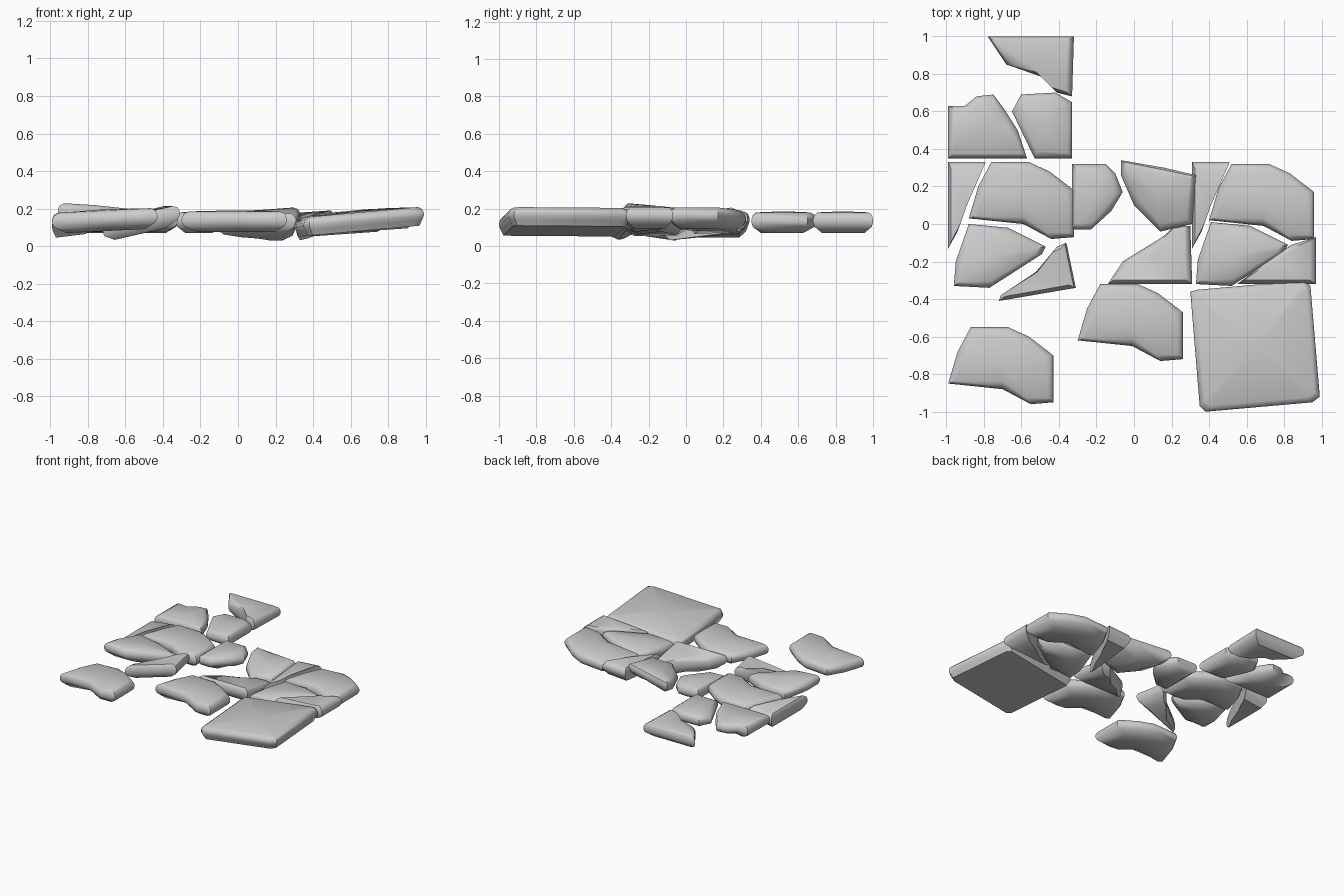
import bpy
import bmesh
from mathutils import Vector
from math import radians

cube = bpy.data.objects.get("Cube")
if cube:
    bpy.data.objects.remove(cube, do_unlink=True)

grey = bpy.data.materials.new("stone grey")
grey.use_nodes = True
shade = (.6, .6, .6, 1)
grey.diffuse_color = shade
grey.node_tree.nodes["Principled BSDF"].inputs["Base Color"].default_value = shade


def stone(name, outline, shift=(0, 0), height=.125, tilt=(0, 0), half=.055, under=.08, crown=.006):
    """Rounded rubble slab: outline rings drawn in towards the middle, then tilted."""
    points = [Vector(p) + Vector(shift) for p in outline]
    low = Vector((min(p.x for p in points), min(p.y for p in points)))
    high = Vector((max(p.x for p in points), max(p.y for p in points)))
    middle = (low + high) / 2
    # Each profile step is (inset, level)
    profile = [(under, -half), (.012, -half * .4), (0, 0), (0, half * .35),
               (.012, half * .75), (.04, half)]

    def lift(p, level):
        offset = p - middle
        return (p.x, p.y, height + level + offset.x * tilt[0] + offset.y * tilt[1])

    bm = bmesh.new()
    rings = []
    for inset, level in profile:
        ring = []
        for p in points:
            inward = (middle - p).normalized() * inset
            ring.append(bm.verts.new(lift(p + inward, level)))
        rings.append(ring)
    count = len(points)
    for lower, upper in zip(rings, rings[1:]):
        for i in range(count):
            j = (i + 1) % count
            bm.faces.new((lower[i], lower[j], upper[j], upper[i]))
    bm.faces.new(rings[0])
    # Slightly crowned top
    peak = bm.verts.new(lift(middle, half + crown))
    for i in range(count):
        bm.faces.new((rings[-1][i], rings[-1][(i + 1) % count], peak))
    bmesh.ops.recalc_face_normals(bm, faces=bm.faces)
    mesh = bpy.data.meshes.new(name)
    bm.to_mesh(mesh)
    bm.free()
    mesh.materials.append(grey)
    obj = bpy.data.objects.new(name, mesh)
    bpy.context.collection.objects.link(obj)
    bpy.ops.object.select_all(action='DESELECT')
    bpy.context.view_layer.objects.active = obj
    obj.select_set(True)
    bpy.ops.object.shade_smooth_by_angle(angle=radians(40))
    return obj


# Outlines shared by several stones
boulder = [(-.99, -.85), (-.94, -.68), (-.87, -.55), (-.67, -.55), (-.56, -.6), (-.43, -.7),
           (-.43, -.95), (-.55, -.96), (-.7, -.88)]
wedge = [(-.96, -.33), (-.95, -.2), (-.88, 0), (-.67, -.02), (-.47, -.12), (-.49, -.16),
         (-.77, -.34)]
sliver = [(-.99, -.13), (-.99, .33), (-.79, .33), (-.87, .16), (-.94, -.04)]

# Repeated stones
stone("front_left_boulder", boulder, height=.135, tilt=(.05, 0))
stone("front_middle_boulder", boulder, (.69, .23), .13)
stone("left_boulder", boulder, (.11, .88), .13)
stone("right_boulder", boulder, (1.39, .87), .135, (.07, 0))
stone("left_wedge", wedge, height=.15, tilt=(-.06, -.08))
stone("right_wedge", wedge, (1.29, .01), .12, (.07, 0))
stone("left_sliver", sliver, height=.11, tilt=(.12, 0), under=.05)
stone("right_sliver", sliver, (1.3, 0), .11, (.07, .1), under=.05)

# Triangular chips
stone("left_chip", [(-.72, -.41), (-.71, -.38), (-.5, -.24), (-.41, -.12), (-.36, -.1), (-.31, -.34)],
      height=.125, tilt=(.22, .05))
stone("middle_chip", [(-.14, -.32), (-.06, -.2), (.15, -.07), (.22, -.01), (.3, -.01), (.31, -.32)],
      height=.1, tilt=(0, -.15))
stone("right_chip", [(.55, -.32), (.68, -.22), (.84, -.11), (.97, -.07), (.97, -.32)],
      height=.14, tilt=(.07, 0))

# Single stones of the middle and back rows
stone("middle_block", [(-.33, -.03), (-.33, .32), (-.15, .32), (-.1, .27), (-.06, .17), (-.12, .07),
                       (-.23, -.03)])
stone("middle_tilted_block", [(-.07, .34), (.16, .3), (.33, .26), (.31, 0), (.23, -.02), (.14, -.04),
                              (0, .1), (-.07, .26)], height=.12, tilt=(.1, .16))
stone("back_left_block", [(-.99, .35), (-.99, .63), (-.9, .63), (-.84, .68), (-.75, .69), (-.69, .61),
                          (-.62, .5), (-.57, .35)])
stone("back_inner_block", [(-.53, .35), (-.65, .6), (-.6, .69), (-.42, .7), (-.33, .65), (-.33, .35)])
stone("rear_block", [(-.78, 1), (-.32, 1), (-.33, .68), (-.41, .7), (-.48, .78), (-.68, .85)])

# Large paving slab
stone("large_slab", [(.3, -.36), (.34, -.35), (.91, -.3), (.94, -.33), (.99, -.92), (.95, -.95),
                     (.38, -1), (.35, -.97)], height=.13, tilt=(.09, 0), half=.05, under=.03)
